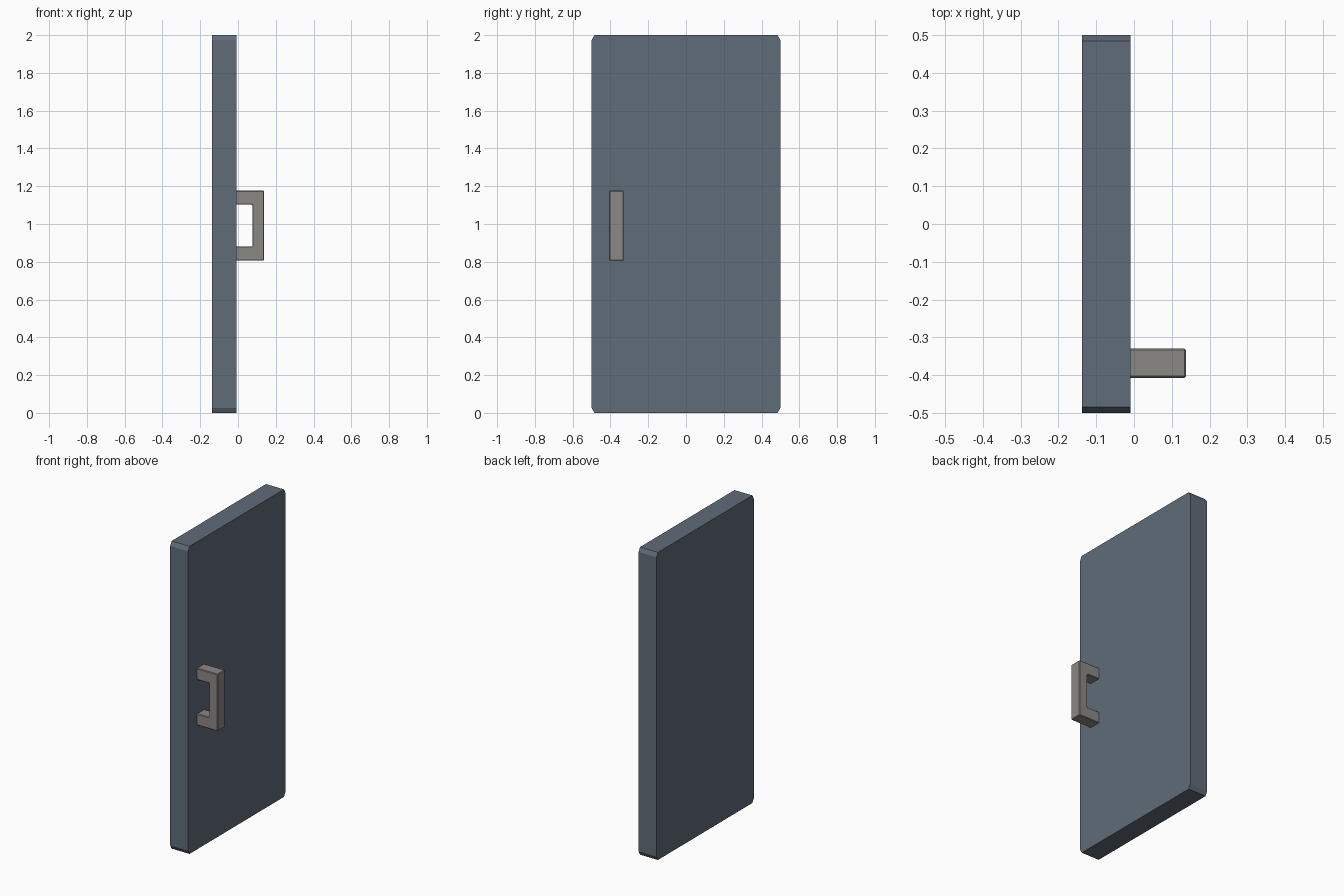
import bpy, bmesh

if "Cube" in bpy.data.objects:
    bpy.data.objects.remove(bpy.data.objects["Cube"])


def material(name, rgb):
    m = bpy.data.materials.new(name)
    m.diffuse_color = (*rgb, 1)
    m.use_nodes = True
    m.node_tree.nodes["Principled BSDF"].inputs["Base Color"].default_value = m.diffuse_color
    return m


def extrude_profile(name, coords, direction, mat, bevel=0.0, keep_x=None):
    """Extrude a closed profile; optionally bevel all edges not lying at x = keep_x."""
    bm = bmesh.new()
    face = bm.faces.new([bm.verts.new(c) for c in coords])
    ext = bmesh.ops.extrude_face_region(bm, geom=[face], use_keep_orig=True)
    verts = [v for v in ext["geom"] if isinstance(v, bmesh.types.BMVert)]
    bmesh.ops.translate(bm, verts=verts, vec=direction)
    bmesh.ops.recalc_face_normals(bm, faces=bm.faces)
    if bevel:
        edges = [e for e in bm.edges
                 if any(abs(v.co.x - keep_x) > 1e-5 for v in e.verts)]
        bmesh.ops.bevel(bm, geom=edges, offset=bevel, segments=1, affect='EDGES')
    mesh = bpy.data.meshes.new(name)
    bm.to_mesh(mesh)
    bm.free()
    obj = bpy.data.objects.new(name, mesh)
    mesh.materials.append(mat)
    bpy.context.collection.objects.link(obj)
    return obj


back, front = -0.138, -0.009

# Door slab with clipped corners
cy, cz = 0.015, 0.027
slab = [(-0.5, cz), (-0.5 + cy, 0), (0.5 - cy, 0), (0.5, cz),
        (0.5, 2 - cz), (0.5 - cy, 2), (-0.5 + cy, 2), (-0.5, 2 - cz)]
extrude_profile("door_panel", [(back, y, z) for y, z in slab],
                (front - back, 0, 0), material("slate", (0.117, 0.15, 0.19)))

# C-shaped pull handle
outer, inner = 0.138, 0.076
pull = [(front, 0.806), (outer, 0.806), (outer, 1.177), (front, 1.177),
        (front, 1.102), (inner, 1.102), (inner, 0.881), (front, 0.881)]
extrude_profile("handle", [(x, -0.407, z) for x, z in pull], (0, 0.077, 0),
                material("handle_grey", (0.26, 0.25, 0.235)), 0.004, front)
